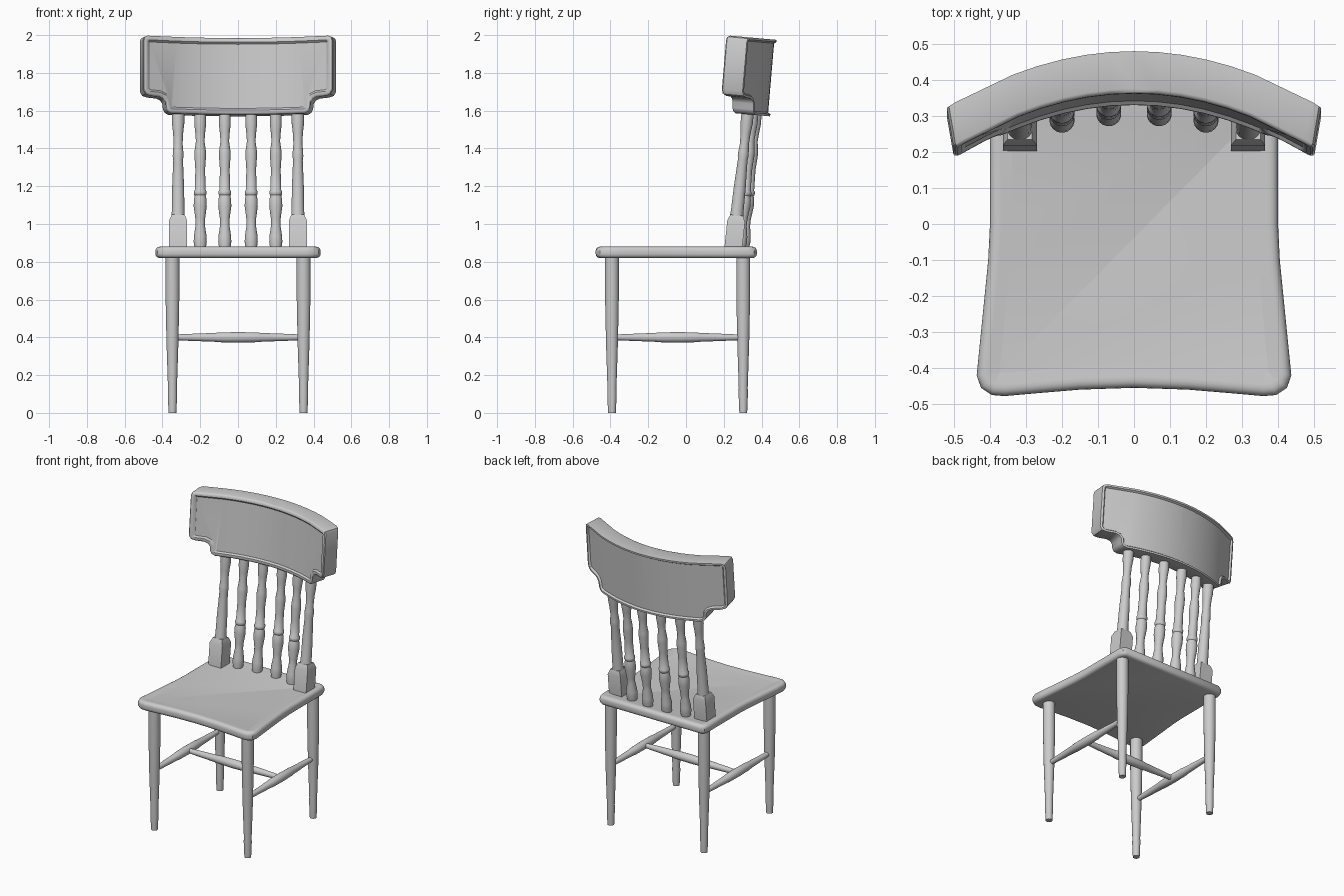
import bpy, bmesh, math
from mathutils import Vector

if "Cube" in bpy.data.objects:
    bpy.data.objects.remove(bpy.data.objects["Cube"])


def add_object(name, bm):
    bmesh.ops.recalc_face_normals(bm, faces=bm.faces[:])
    mesh = bpy.data.meshes.new(name)
    bm.to_mesh(mesh)
    bm.free()
    obj = bpy.data.objects.new(name, mesh)
    bpy.context.collection.objects.link(obj)
    return obj


def turned(name, profile, p0, p1, sides=20):
    """Turned part along p0-p1; profile holds (fraction along axis, radius)."""
    p0, p1 = Vector(p0), Vector(p1)
    axis = p1 - p0
    rot = Vector((0, 0, 1)).rotation_difference(axis.normalized())
    bm = bmesh.new()
    rings = []
    for t, r in profile:
        ring = []
        for i in range(sides):
            a = 2 * math.pi * (i + 0.5) / sides
            ring.append(bm.verts.new(p0 + axis * t + rot @ Vector((r * math.cos(a), r * math.sin(a), 0))))
        rings.append(ring)
    for a, b in zip(rings, rings[1:]):
        for i in range(sides):
            j = (i + 1) % sides
            bm.faces.new((a[i], a[j], b[j], b[i]))
    bm.faces.new(rings[0][::-1])
    bm.faces.new(rings[-1])
    return add_object(name, bm)


def mirrored_slab(half, to_3d, offset):
    """Extrude a symmetric outline given by its right half; returns bm, first cap, last cap."""
    outline = half + [(-x, v) for x, v in reversed(half) if x > 0]
    bm = bmesh.new()
    start = bm.faces.new([bm.verts.new(to_3d(x, v)) for x, v in outline])
    ext = bmesh.ops.extrude_face_region(bm, geom=[start], use_keep_orig=True)
    bmesh.ops.translate(bm, vec=offset, verts=[g for g in ext["geom"] if isinstance(g, bmesh.types.BMVert)])
    end = [g for g in ext["geom"] if isinstance(g, bmesh.types.BMFace)][0]
    bmesh.ops.recalc_face_normals(bm, faces=bm.faces[:])
    return bm, start, end


def inset(bm, face, steps):
    for thickness, depth in steps:
        bmesh.ops.inset_region(bm, faces=[face], thickness=thickness, depth=depth, use_even_offset=True)


# Seat: waisted outline, rounded rim, slightly dished top
seat_half = [(0, -.455), (.15, -.46), (.27, -.47), (.36, -.478), (.395, -.475), (.425, -.455),
             (.437, -.42), (.43, -.35), (.415, -.2), (.405, -.1), (.40, 0), (.40, .2),
             (.40, .33), (.39, .36), (.365, .375), (0, .375)]
bm, low, top = mirrored_slab(seat_half, lambda x, y: (x, y, .82), (0, 0, .06))
rim = [e for e in bm.edges if abs(e.verts[0].co.z - e.verts[1].co.z) < 1e-5]
bmesh.ops.bevel(bm, geom=rim, offset=.022, segments=4, profile=.5, affect='EDGES')
top = max(bm.faces, key=lambda f: f.calc_center_median().z + f.calc_area())
inset(bm, top, [(.01, 0), (.03, -.006)])
add_object("seat", bm)

# Crest rail: stepped outline with a recessed panel on both faces, bent and leaned back
rail_half = [(0, 1.592), (.36, 1.592), (.38, 1.602), (.39, 1.62), (.393, 1.65), (.405, 1.668),
             (.425, 1.677), (.475, 1.68), (.498, 1.688), (.51, 1.71), (.51, 1.975),
             (.504, 1.993), (.485, 2.0), (0, 2.0)]
DEPTH = .115
bm, front, back = mirrored_slab(rail_half, lambda x, z: (x, 0, z), (0, DEPTH, 0))
inset(bm, back, [(.012, 0), (.008, -.012)])
bmesh.ops.translate(bm, vec=(0, .01, 0), verts=front.verts[:])
inset(bm, front, [(.004, .007), (.007, .004), (.012, 0), (.01, -.01)])
for i in range(-5, 6):
    bmesh.ops.bisect_plane(bm, geom=bm.verts[:] + bm.edges[:] + bm.faces[:],
                           plane_co=(i * .066, 0, 0), plane_no=(1, 0, 0))
for v in bm.verts:
    x, y, z = v.co
    new_y = .365 + y - .6 * x * x + .085 * (z - 2)
    v.co = (x * (1 + .34 * (y - DEPTH / 2)), new_y, z - .09 * (new_y - .2))
add_object("crest_rail", bm)

leg = [(0, .021), (.12, .025), (.16, .024), (.45, .032), (.75, .037), (1, .037)]
stretcher = [(0, .015), (.1, .018), (.33, .024), (.34, .026), (.5, .028), (.66, .026), (.67, .024), (.9, .018), (1, .015)]
post = [(0, .036), (.24, .036), (.27, .034), (.45, .032), (.65, .026), (.68, .029), (.71, .028),
        (.77, .024), (.85, .027), (.92, .033), (1, .033)]
spindle = [(0, .030), (.05, .035), (.09, .034), (.17, .025), (.22, .026), (.31, .035), (.36, .034),
           (.39, .029), (.40, .034), (.42, .034), (.43, .029), (.58, .026), (.68, .031), (.72, .030),
           (.79, .023), (.86, .027), (.92, .032), (1, .030)]

# Legs, side stretchers and outer back posts with square feet
for side, s in (("left", -1), ("right", 1)):
    x = s * .347
    turned("front_leg_" + side, leg, (x, -.392, 0), (x, -.392, .83))
    turned("back_leg_" + side, leg, (x, .303, 0), (x, .303, .83))
    turned("side_stretcher_" + side, stretcher, (x, -.375, .4), (x, .285, .4))
    px = s * .317
    lean = Vector((0, .077, .72))
    foot = Vector((px, .25, .87))
    turned("back_post_" + side, post, foot, foot + lean)
    q = math.sqrt(2)
    turned("post_block_" + side, [(0, .047 * q), (.2, .047 * q), (.245, .034 * q)], foot, foot + lean, 4)

# Cross stretcher
turned("cross_stretcher", stretcher, (-.34, -.045, .4), (.34, -.045, .4))

# Four turned back spindles
for i, (x, y) in enumerate([(-.2, .285), (-.07, .303), (.07, .303), (.2, .285)]):
    turned("back_spindle_%d" % (i + 1), spindle, (x, y, .87), (x, y + .068, 1.59))

# Smooth shading with sharp edges kept
for obj in bpy.context.collection.objects:
    obj.select_set(True)
    bpy.context.view_layer.objects.active = obj
bpy.ops.object.shade_smooth_by_angle(angle=math.radians(35))
